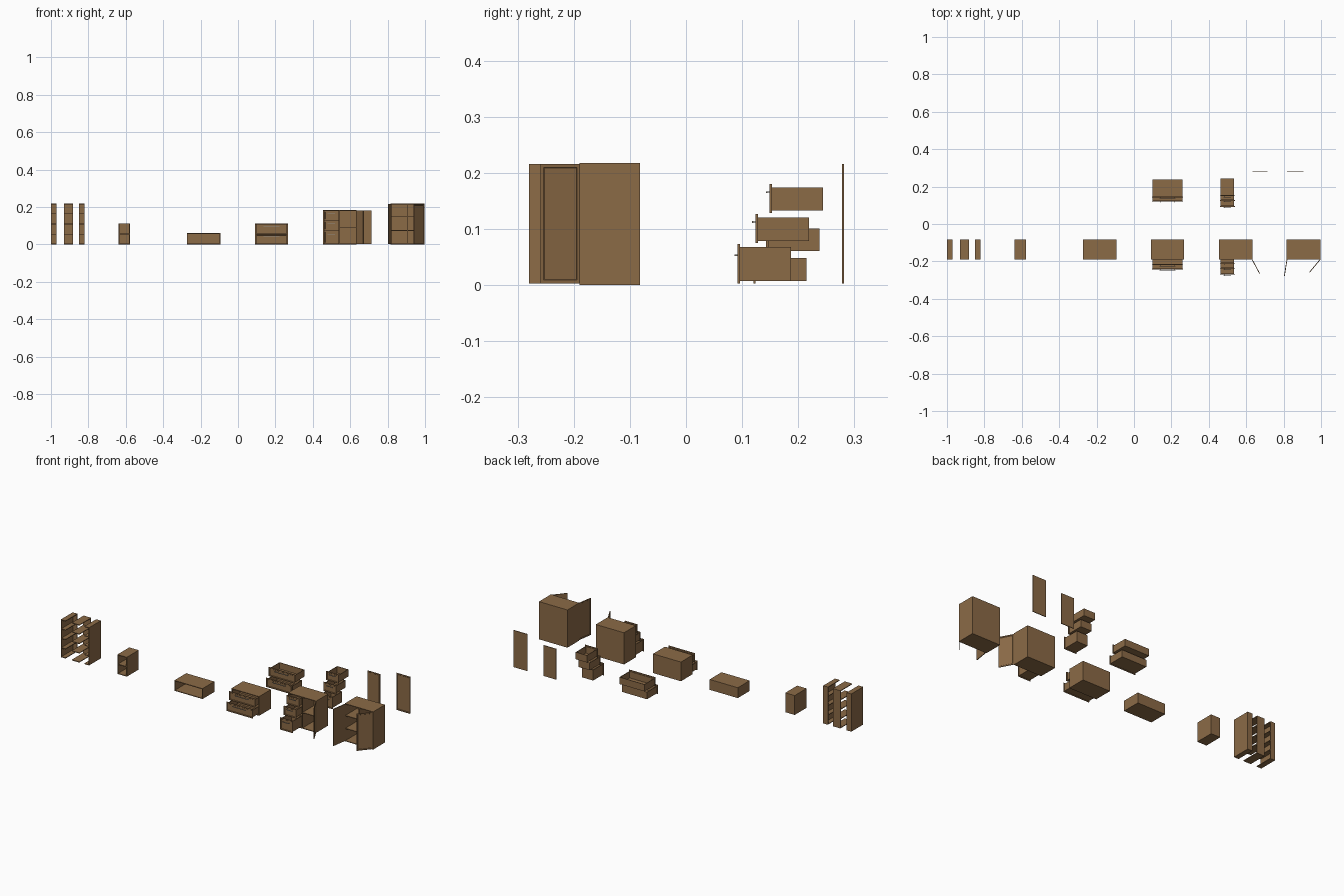
import bpy, bmesh, math
from mathutils import Matrix, Vector

if "Cube" in bpy.data.objects:
    bpy.data.objects.remove(bpy.data.objects["Cube"])


def material(name, rgb):
    m = bpy.data.materials.new(name)
    m.use_nodes = True
    m.diffuse_color = (*rgb, 1)
    bsdf = m.node_tree.nodes["Principled BSDF"]
    bsdf.inputs["Base Color"].default_value = (*rgb, 1)
    bsdf.inputs["Roughness"].default_value = 0.8
    return m


WOOD = material("brown wood", (0.26, 0.145, 0.062))
METAL = material("handle metal", (0.30, 0.27, 0.23))

T = 0.004                      # board thickness
FRONT, BACK = -0.19, -0.082    # carcass depth
SHIFT = 0.363                  # spacing between fitted and loose drawers


def add_box(bm, x0, x1, y0, y1, z0, z1, mat=0):
    """Add one board; return its faces."""
    size = Vector((x1 - x0, y1 - y0, z1 - z0))
    mid = Vector((x0 + x1, y0 + y1, z0 + z1)) / 2
    made = bmesh.ops.create_cube(bm, size=1, matrix=Matrix.Translation(mid) @ Matrix.Diagonal((*size, 1)))
    faces = list({f for v in made["verts"] for f in v.link_faces})
    for f in faces:
        f.material_index = mat
    return faces


def add_panel(bm, x0, x1, y0, y1, z0, z1, frame):
    """Add a board whose front has a frame around a sunken field."""
    faces = add_box(bm, x0, x1, y0, y1, z0, z1)
    bm.normal_update()
    face = min(faces, key=lambda f: f.normal.y)
    bmesh.ops.inset_region(bm, faces=[face], thickness=frame, use_even_offset=True)
    bmesh.ops.inset_region(bm, faces=[face], thickness=0.0015, depth=-0.0015, use_even_offset=True)


def finish(name, bm):
    mesh = bpy.data.meshes.new(name)
    bm.to_mesh(mesh)
    bm.free()
    mesh.materials.append(WOOD)
    mesh.materials.append(METAL)
    ob = bpy.data.objects.new(name, mesh)
    bpy.context.collection.objects.link(ob)
    return ob


def carcass(name, x0, x1, top, shelves=(), sides="both", divider=None, shelf_from=None):
    """Open-fronted box with a back, shelves and optional sides."""
    bm = bmesh.new()
    a, b = x0, x1
    if sides in ("both", "right"):
        add_box(bm, x0, x0 + T, FRONT, BACK, 0, top)
        a += T
    if sides in ("both", "left"):
        add_box(bm, x1 - T, x1, FRONT, BACK, 0, top)
        b -= T
    add_box(bm, a, b, FRONT, BACK, 0, T)
    add_box(bm, a, b, FRONT, BACK, top - T, top)
    add_box(bm, a, b, BACK - T, BACK, T, top - T)
    if divider:
        add_box(bm, divider - T / 2, divider + T / 2, FRONT, BACK - T, T, top - T)
    for z in shelves:
        add_box(bm, shelf_from or a, b, FRONT, BACK - T, z - T / 2, z + T / 2)
    return finish(name, bm)


def drawer(name, x0, x1, y, z0, z1, height):
    """Open drawer box with a framed front and a bar handle."""
    bm = bmesh.new()
    add_panel(bm, x0, x1, y, y + T, z0, z1, 0.006)
    a, b, c, d = x0 + T, x1 - T, y + T, y + 0.095
    base, top, w = z0 + T, z0 + T + height, 0.003
    add_box(bm, a, b, c, d, base, base + w)
    add_box(bm, a, a + w, c, d, base + w, top)
    add_box(bm, b - w, b, c, d, base + w, top)
    add_box(bm, a + w, b - w, d - w, d, base + w, top)
    add_box(bm, a + w, b - w, c, c + w, base + w, top)
    # handle bar and its two posts
    mid, half, hz = (x0 + x1) / 2, (x1 - x0) * 0.25, z0 + (z1 - z0) * 0.72
    add_box(bm, mid - half, mid + half, y - 0.006, y - 0.004, hz - 0.0015, hz + 0.0015, 1)
    for s in (-1, 1):
        px = mid + s * (half - 0.003)
        add_box(bm, px - 0.001, px + 0.001, y - 0.004, y + 0.0015, hz - 0.001, hz + 0.001, 1)
    return finish(name, bm)


def door(name, hinge, direction, width, top, angle=0):
    """Framed door turned about its hinge edge."""
    bm = bmesh.new()
    x0, x1 = sorted((0, direction * width))
    add_panel(bm, x0, x1, 0, T, 0.003, top, 0.006)
    ob = finish(name, bm)
    ob.location = (*hinge, 0)
    ob.rotation_euler.z = math.radians(angle)
    return ob


# Three bookcase sections
tall = 0.218
levels = [tall * i / 4 for i in (1, 2, 3)]
carcass("bookcase_right_end", -1.0, -0.97, tall, levels, "right")
carcass("bookcase_middle", -0.93, -0.882, tall, levels, "none")
carcass("bookcase_left_end", -0.85, -0.82, tall, levels, "left")

# Small open cabinets
carcass("narrow_cabinet", -0.638, -0.578, 0.112, [0.056])
carcass("low_open_box", -0.274, -0.094, 0.06)

# Chest with two drawers, fitted and loose
carcass("chest_carcass", 0.09, 0.268, 0.111)
for label, y, z0, z1, h in (("lower", 0.12, 0.003, 0.055, 0.041),
                            ("upper", 0.143, 0.057, 0.108, 0.04)):
    drawer("loose_chest_drawer_" + label, 0.095, 0.263, y, z0, z1, h)
    drawer("chest_drawer_" + label, 0.095, 0.263, y - SHIFT, z0, z1, h)

# Sideboard with three drawers and a door
carcass("sideboard_carcass", 0.454, 0.634, 0.183, [0.092], divider=0.544, shelf_from=0.546)
for label, y, z0, z1, h in (("bottom", 0.092, 0.003, 0.073, 0.061),
                            ("middle", 0.124, 0.075, 0.127, 0.042),
                            ("top", 0.149, 0.129, 0.18, 0.041)):
    drawer("loose_sideboard_drawer_" + label, 0.459, 0.539, y, z0, z1, h)
    drawer("sideboard_drawer_" + label, 0.459, 0.539, y - SHIFT, z0, z1, h)
door("sideboard_door", (0.634, FRONT), -1, 0.083, 0.18, 118)
door("loose_sideboard_door", (0.633, 0.278), 1, 0.082, 0.18)

# Wardrobe with two doors
carcass("wardrobe_carcass", 0.816, 0.998, tall, [0.074, 0.148], divider=0.907)
door("wardrobe_right_door", (0.816, FRONT), 1, 0.09, 0.216, -99)
door("wardrobe_left_door", (0.998, FRONT), -1, 0.09, 0.216, 50)
door("loose_wardrobe_door", (0.818, 0.278), 1, 0.087, 0.216)
